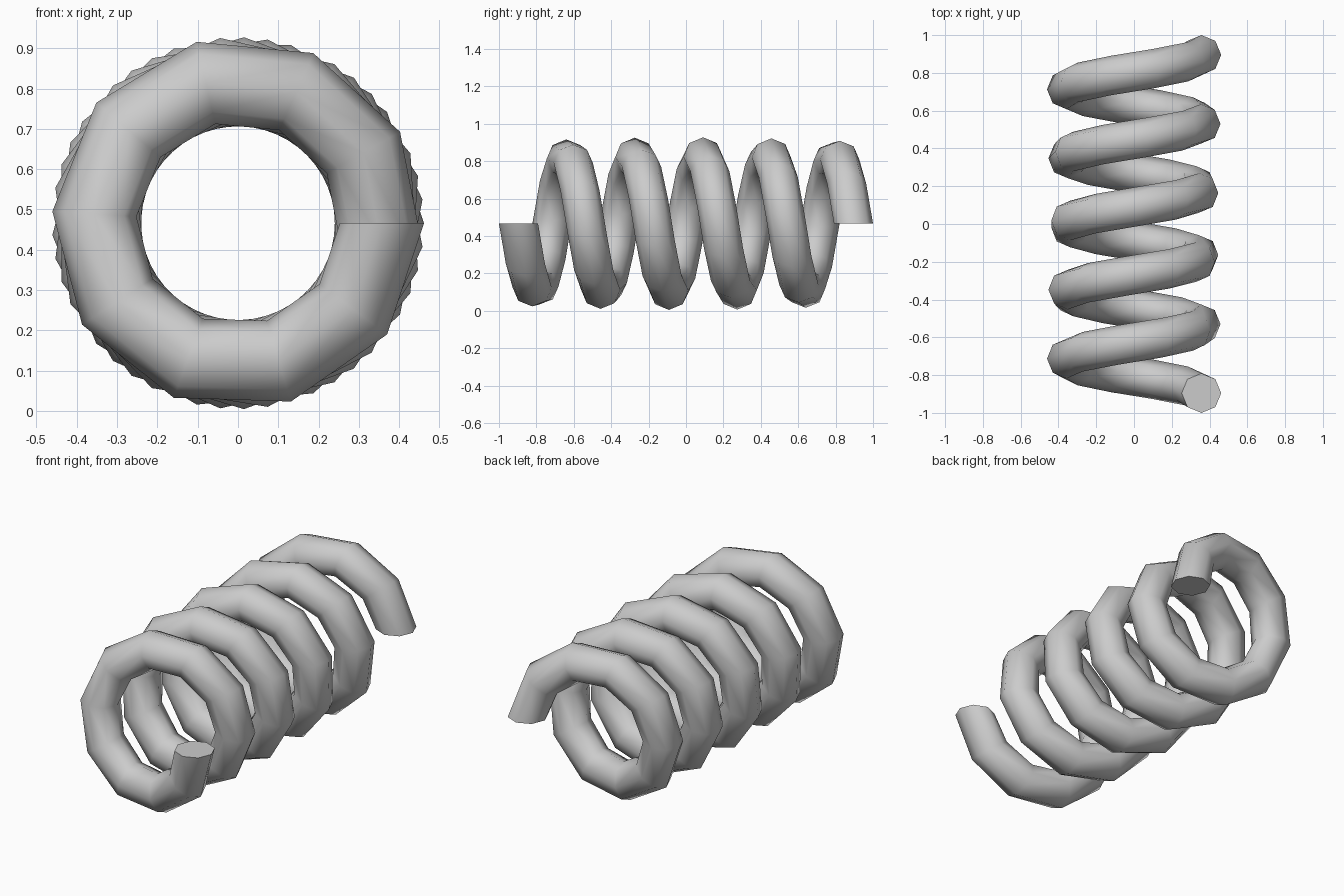
import bpy, bmesh, math

if "Cube" in bpy.data.objects:
    bpy.data.objects.remove(bpy.data.objects["Cube"])

TURNS, STEPS, SIDES = 5, 49, 8
COIL_R, WIRE_R = 0.357, 0.1045
HALF_LEN, CENTRE_Z = 0.8955, 0.466

bm = bmesh.new()


def ring(i):
    """Octagonal wire section in the radial plane at step i."""
    a = -2 * math.pi * TURNS * i / STEPS
    y0 = -HALF_LEN + 2 * HALF_LEN * i / STEPS
    verts = []
    for k in range(SIDES):
        b = 2 * math.pi * k / SIDES
        rad = COIL_R + WIRE_R * math.cos(b)
        verts.append(bm.verts.new((rad * math.cos(a),
                                   y0 + WIRE_R * math.sin(b),
                                   CENTRE_Z + rad * math.sin(a))))
    return verts


# Coiled wire
rings = [ring(i) for i in range(STEPS + 1)]
for r0, r1 in zip(rings, rings[1:]):
    for k in range(SIDES):
        n = (k + 1) % SIDES
        bm.faces.new((r0[k], r0[n], r1[n], r1[k]))

# Fan caps on both cut ends
for r, i in ((rings[0], 0), (rings[-1], STEPS)):
    c = bm.verts.new((COIL_R, -HALF_LEN + 2 * HALF_LEN * i / STEPS, CENTRE_Z))
    for k in range(SIDES):
        bm.faces.new((r[k], r[(k + 1) % SIDES], c))

bmesh.ops.recalc_face_normals(bm, faces=bm.faces[:])
mesh = bpy.data.meshes.new("coil_spring")
bm.to_mesh(mesh)
bm.free()

spring = bpy.data.objects.new("coil_spring", mesh)
bpy.context.collection.objects.link(spring)
bpy.context.view_layer.objects.active = spring
spring.select_set(True)
bpy.ops.object.shade_smooth_by_angle(angle=math.radians(60))
